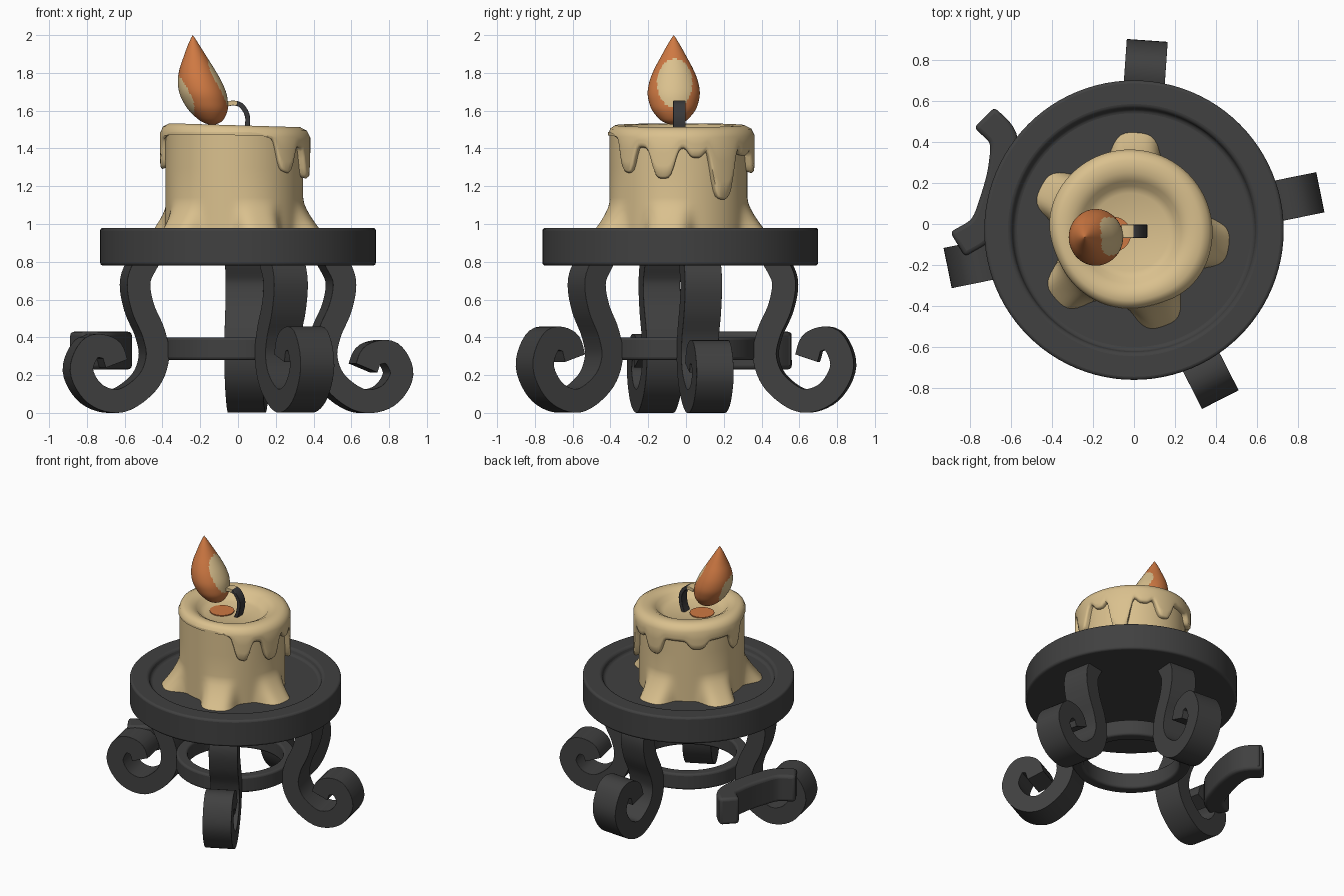
import bpy, bmesh, math
from mathutils import Vector, Matrix

cube = bpy.data.objects.get("Cube")
if cube:
    bpy.data.objects.remove(cube, do_unlink=True)


def material(name, color):
    m = bpy.data.materials.new(name)
    m.use_nodes = True
    m.diffuse_color = (*color, 1)
    m.node_tree.nodes["Principled BSDF"].inputs["Base Color"].default_value = (*color, 1)
    return m


iron = material("dark iron", (.052, .052, .052))
wax = material("cream wax", (.70, .53, .27))
orange = material("flame orange", (.62, .19, .055))
char = material("charred wick", (.04, .04, .042))


def finish(name, bm, mats, bevel=0, angle=40):
    bmesh.ops.remove_doubles(bm, verts=bm.verts, dist=1e-5)
    bmesh.ops.recalc_face_normals(bm, faces=bm.faces)
    mesh = bpy.data.meshes.new(name)
    bm.to_mesh(mesh)
    bm.free()
    for m in mats:
        mesh.materials.append(m)
    obj = bpy.data.objects.new(name, mesh)
    bpy.context.collection.objects.link(obj)
    if bevel:
        mod = obj.modifiers.new("soft edges", "BEVEL")
        mod.width, mod.segments = bevel, 3
        mod.limit_method, mod.angle_limit = "ANGLE", math.radians(40)
    bpy.ops.object.select_all(action="DESELECT")
    obj.select_set(True)
    bpy.context.view_layer.objects.active = obj
    bpy.ops.object.shade_smooth_by_angle(angle=math.radians(angle))
    return obj


def loft(name, rows, point, mats, n=96, loop=False, bevel=0, rule=None, angle=40):
    """Skin around z; point(angle, row) gives each position."""
    bm = bmesh.new()
    grid = [[bm.verts.new(point(math.tau * k / n, r)) for k in range(n)] for r in rows]
    pairs = list(zip(grid, grid[1:])) + ([(grid[-1], grid[0])] if loop else [])
    for a, b in pairs:
        for k in range(n):
            j = (k + 1) % n
            f = bm.faces.new((a[k], a[j], b[j], b[k]))
            if rule:
                f.material_index = rule(f.calc_center_median())
    return finish(name, bm, mats, bevel, angle)


def lathe(name, profile, center, mat, **kw):
    cx, cy = center
    return loft(name, profile, lambda t, p: (cx + p[0] * math.cos(t), cy + p[0] * math.sin(t), p[1]),
                [mat], **kw)


def smooth_path(pts, steps=6):
    """Catmull-Rom path through 2D points."""
    p = [Vector(q) for q in pts]
    p = [2 * p[0] - p[1]] + p + [2 * p[-1] - p[-2]]
    out = []
    for a, b, c, d in zip(p, p[1:], p[2:], p[3:]):
        for s in range(steps):
            t = s / steps
            out.append(.5 * (2 * b + (c - a) * t + (2 * a - 5 * b + 4 * c - d) * t ** 2
                             + (3 * b - a - 3 * c + d) * t ** 3))
    return out + [p[-2]]


def ribbon(name, pts, thick, width, matrix, mats, bevel, rule=None):
    """Bar of rectangular section along a path in the local x-z plane."""
    path = smooth_path(pts)
    bm = bmesh.new()
    rings = []
    for i, p in enumerate(path):
        d = (path[min(i + 1, len(path) - 1)] - path[max(i - 1, 0)]).normalized()
        n = Vector((-d.y, d.x)) * thick / 2
        rings.append([bm.verts.new(matrix @ Vector((p.x + s * n.x, w * width / 2, p.y + s * n.y)))
                      for s, w in ((1, 1), (1, -1), (-1, -1), (-1, 1))])
    for a, b in zip(rings, rings[1:]):
        for k in range(4):
            j = (k + 1) % 4
            f = bm.faces.new((a[k], a[j], b[j], b[k]))
            if rule:
                f.material_index = rule(f.calc_center_median())
    for ring in (rings[0], rings[-1]):
        f = bm.faces.new(ring)
        if rule:
            f.material_index = rule(f.calc_center_median())
    return finish(name, bm, mats, bevel)


# Iron stand: plate with raised rim, brace ring
HUB = (0, -.03)
lathe("plate", [(0, .78), (.73, .78), (.73, .98), (.60, .98), (.585, .935), (0, .935)],
      HUB, iron, bevel=.015)
lathe("brace_ring", [(.33, .28), (.41, .28), (.41, .40), (.33, .40)], HUB, iron,
      loop=True, bevel=.015)

# Scrolled legs
STEM = [(.50, .82), (.555, .70), (.535, .56), (.475, .42), (.455, .29), (.51, .16), (.65, .065)]
CURL = [(.79, .11), (.865, .25), (.81, .385), (.71, .375), (.675, .29)]
for side, turn, height in (("left", 11.5, .82), ("back", 86, 1), ("right", 191.5, .9), ("front", 297, 1)):
    place = Matrix.Translation((*HUB, 0)) @ Matrix.Rotation(math.radians(turn), 4, "Z")
    ribbon(side + "_leg", STEM + [(r, z * height) for r, z in CURL], .125, .2, place, [iron], .025)

# Cross scroll on the right leg, lying flat
flat = Matrix.Translation((0, 0, .33)) @ Matrix.Rotation(math.radians(-90), 4, "X") @ Matrix.Scale(-1, 4, (0, 0, 1))
ribbon("cross_scroll", [(-.73, -.52), (-.64, -.42), (-.64, -.28), (-.68, -.12), (-.74, .02), (-.86, .10)],
       .14, .2, flat, [iron], .025)

# Candle
AXIS = (-.02, -.04)
R = .365


def gap(t, deg):
    return abs((math.degrees(t) - deg + 180) % 360 - 180)


def body_point(t, z):
    foot = sum(math.exp(-(gap(t, a) / 17) ** 4) for a in (86, 153, 222, 290, 352))
    r = R + .1 * min(foot, 1) * max(0, (1.13 - z) / .17) ** 1.4
    return AXIS[0] + r * math.cos(t), AXIS[1] + r * math.sin(t), z


loft("candle_body", [.93, .96, .98, 1, 1.02, 1.05, 1.08, 1.11, 1.14, 1.3, 1.48], body_point,
     [wax], n=144, angle=70)

# Overhanging wax: (direction, drop, half width)
DRIPS = [(-45, .15, 9), (-12, .16, 10), (14, .05, 7), (37, .27, 11), (62, .04, 8),
         (84, .13, 10), (131, .06, 10), (176, .13, 8)]


def cap_point(t, row):
    base, dr, level, dz = row
    skirt = math.exp(-(gap(t, 65) / 122) ** 10)
    low = 1.475 - .075 * skirt - sum(d * math.exp(-(gap(t, a) / w) ** 4) for a, d, w in DRIPS)
    r = base + dr * (.008 + .03 * skirt)
    z = low + (1.47 - low) * level + dz
    x = r * math.cos(t)
    return AXIS[0] + x, AXIS[1] + r * math.sin(t), z - .03 * x * (level == 1)


CAP = [(R - .02, 0, 0, .012), (R, .6, 0, 0), (R, .95, 0, .012), (R, 1, .25, .01), (R, 1, .6, 0),
       (R, 1, 1, 0), (R - .01, .8, 1, .035), (R - .035, .5, 1, .053), (.29, 0, 1, .05),
       (.25, 0, 1, .03), (.225, 0, 1, 0), (.19, 0, 1, -.015), (0, 0, 1, -.02)]
loft("wax_rim", CAP, cap_point, [wax], n=180, angle=70)

# Glow spot on the wax pool
lathe("glow_spot", [(0, 1.456), (.085, 1.456), (.085, 1.463), (0, 1.463)], (-.10, -.05), orange, n=32)

# Wick with a pale tip
ribbon("wick", [(.02, 1.43), (.045, 1.5), (.05, 1.57), (.02, 1.625), (-.02, 1.64), (-.06, 1.635)],
       .026, .066, Matrix.Translation((0, -.035, 0)), [char, wax], .004,
       rule=lambda c: int(c.x < -.005 and c.z > 1.55))

# Leaning flame: (height, centre x, radius)
FLAME = [(1.525, -.135, 0), (1.53, -.137, .03), (1.55, -.142, .07), (1.6, -.157, .113), (1.65, -.173, .132),
         (1.7, -.188, .138), (1.76, -.204, .127), (1.82, -.217, .103), (1.88, -.226, .071),
         (1.94, -.234, .038), (1.98, -.238, .014), (2, -.24, 0)]
LEVELS = [smooth_path([(a[i], a[0]) for a in FLAME], 5) for i in (1, 2)]
ROWS = [(c.y, c.x, max(r.x, 0)) for c, r in zip(*LEVELS)]


def flame_color(c):
    middle = -.205
    if c.x > middle + .03:
        return int(((c.y + .06) / .093) ** 2 + ((c.z - 1.745) / .13) ** 2 < 1)
    return int(c.x < middle and ((c.y + .09) / .09) ** 2 + ((c.z - 1.68) / .1) ** 2 < 1)


loft("flame", ROWS, lambda t, p: (p[1] + .9 * p[2] * math.cos(t), -.065 + p[2] * math.sin(t), p[0]),
     [orange, wax], n=80, rule=flame_color, angle=70)
